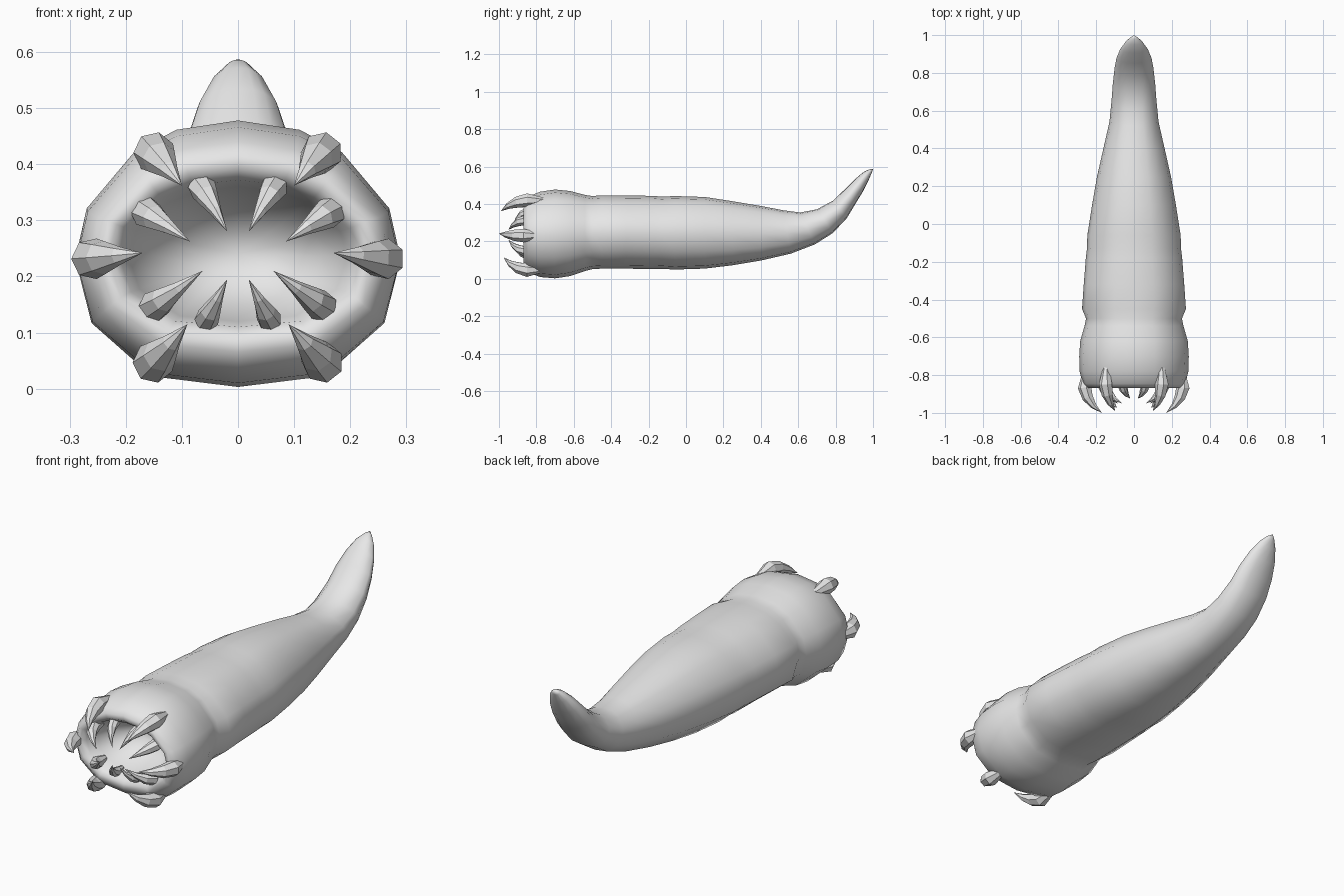
import bpy, bmesh, math
from mathutils import Vector

if "Cube" in bpy.data.objects:
    bpy.data.objects.remove(bpy.data.objects["Cube"], do_unlink=True)

grey = bpy.data.materials.new("plain grey")
grey.use_nodes = True
grey.diffuse_color = (0.8, 0.8, 0.8, 1)
grey.node_tree.nodes["Principled BSDF"].inputs["Base Color"].default_value = (0.8, 0.8, 0.8, 1)


def loft(name, rings, start, end, smooth):
    """Skin a list of closed rings and close both ends to a point."""
    bm = bmesh.new()
    loops = [[bm.verts.new(p) for p in ring] for ring in rings]
    n = len(loops[0])
    for a, b in zip(loops, loops[1:]):
        for i in range(n):
            j = (i + 1) % n
            bm.faces.new((a[i], a[j], b[j], b[i]))
    for loop, tip in ((loops[0], start), (loops[-1], end)):
        apex = bm.verts.new(tip)
        for i in range(n):
            bm.faces.new((loop[i], loop[(i + 1) % n], apex))
    bmesh.ops.recalc_face_normals(bm, faces=bm.faces)
    for f in bm.faces:
        f.smooth = smooth
    mesh = bpy.data.meshes.new(name)
    bm.to_mesh(mesh)
    bm.free()
    mesh.materials.append(grey)
    obj = bpy.data.objects.new(name, mesh)
    bpy.context.collection.objects.link(obj)
    return obj


# Body cross-section: right half, mirrored to the left
half = [(0, 1), (.38, .93), (.64, .76), (.93, .34), (1, -.04), (.9, -.52), (.53, -.92), (0, -1)]
section = half + [(-u, v) for u, v in reversed(half[1:-1])]


def body_ring(top_y, top_z, low_y, low_z, width):
    top, low = Vector((0, top_y, top_z)), Vector((0, low_y, low_z))
    mid, up = (top + low) / 2, (top - low) / 2
    return [mid + up * v + Vector((width * u, 0, 0)) for u, v in section]


# Upright rings: y, top z, bottom z, half width (mouth cavity, lip, then trunk)
upright = [
    (-.64, .28, .20, .07), (-.70, .33, .15, .15), (-.79, .36, .12, .195),
    (-.845, .372, .11, .212), (-.868, .392, .09, .232), (-.868, .415, .065, .25),
    (-.845, .44, .035, .272), (-.78, .466, .01, .288), (-.70, .478, .003, .29),
    (-.62, .47, .015, .285), (-.54, .449, .042, .262), (-.50, .443, .052, .254),
    (-.45, .447, .055, .275), (-.32, .446, .055, .266), (-.18, .444, .052, .255),
    (-.13, .44, .054, .249), (-.06, .443, .05, .247), (.1, .438, .055, .222),
    (.25, .415, .073, .196), (.4, .39, .098, .162),
]
# Tilted tail rings: top y, top z, bottom y, bottom z, half width
tail = [
    (.52, .367, .56, .135, .13), (.61, .355, .69, .185, .119),
    (.70, .372, .785, .245, .112), (.785, .418, .86, .325, .103),
    (.85, .48, .905, .40, .093), (.905, .535, .945, .465, .073),
    (.95, .572, .975, .525, .046), (.98, .586, .992, .564, .02),
]
rings = [body_ring(y, t, y, b, w) for y, t, b, w in upright]
rings += [body_ring(*r) for r in tail]
loft("body", rings, (0, -.635, .24), (0, 1, .587), True)


# Curved fang, from a blunt root through a bulge to a point
def fang(name, root, tip, y0, y1, radius, sides=7):
    def at(s, k):
        return Vector((root[0] + (tip[0] - root[0]) * s, y0 + (y1 - y0) * k,
                       root[1] + (tip[1] - root[1]) * s))
    path = [(at(0, 0), .45), (at(-.05, .38), 1), (at(.14, .62), .82), (at(.5, .83), .45)]
    end = at(1, 1)
    centres = [p for p, _ in path] + [end]
    rings = []
    for i, (c, scale) in enumerate(path):
        way = (centres[i + 1] - centres[max(i - 1, 0)]).normalized()
        side = way.cross(Vector((0, 0, 1))).normalized()
        up = side.cross(way)
        rings.append([c + radius * scale * (side * math.cos(a) + up * math.sin(a))
                      for a in (2 * math.pi * k / sides for k in range(sides))])
    loft(name, rings, centres[0], end, False)


# Root x, z; tip x, z; root y; tip y; radius
fangs = {
    "outer_upper_fang": ((.147, .418), (.10, .362), -.76, -.99, .037),
    "outer_middle_fang": ((.256, .232), (.17, .242), -.785, -1, .037),
    "outer_lower_fang": ((.148, .05), (.09, .115), -.77, -.975, .037),
    "inner_top_fang": ((.062, .355), (.019, .28), -.80, -.925, .025),
    "inner_upper_fang": ((.16, .312), (.085, .262), -.80, -.95, .028),
    "inner_lower_fang": ((.145, .15), (.063, .21), -.80, -.95, .028),
    "inner_bottom_fang": ((.054, .127), (.019, .195), -.80, -.925, .022),
}
for label, (root, tip, y0, y1, r) in fangs.items():
    for prefix, s in (("left_", 1), ("right_", -1)):
        fang(prefix + label, (root[0] * s, root[1]), (tip[0] * s, tip[1]), y0, y1, r)
